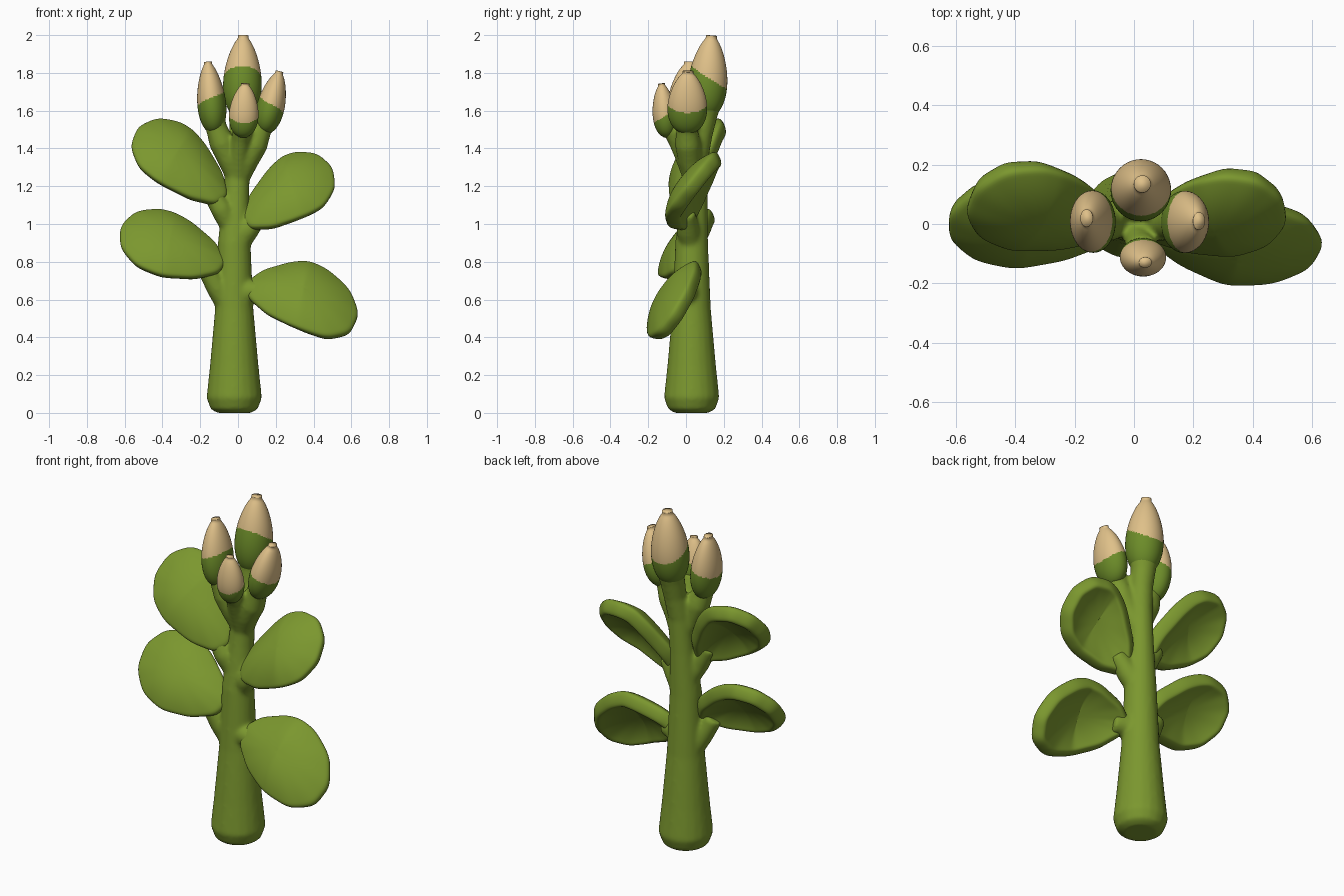
import bpy, bmesh, math
from mathutils import Vector as V

if "Cube" in bpy.data.objects:
    bpy.data.objects.remove(bpy.data.objects["Cube"])


def material(name, rgb):
    m = bpy.data.materials.new(name)
    m.diffuse_color = (*rgb, 1)
    m.use_nodes = True
    m.node_tree.nodes["Principled BSDF"].inputs["Base Color"].default_value = m.diffuse_color
    return m


GREEN = material("leaf green", (0.198, 0.310, 0.028))
BUD_GREEN = material("bud green", (0.150, 0.262, 0.022))
TAN = material("petal tan", (0.74, 0.53, 0.25))


def finish(bm, name, mats):
    bmesh.ops.remove_doubles(bm, verts=bm.verts, dist=1e-5)
    bmesh.ops.recalc_face_normals(bm, faces=bm.faces)
    for f in bm.faces:
        f.smooth = True
    me = bpy.data.meshes.new(name)
    bm.to_mesh(me)
    bm.free()
    for m in mats:
        me.materials.append(m)
    ob = bpy.data.objects.new(name, me)
    bpy.context.scene.collection.objects.link(ob)
    return ob


def ring_tube(bm, rings, n=20):
    """rings: list of (centre, direction, rx, ry)."""
    loops = []
    for c, d, rx, ry in rings:
        q = V((0, 0, 1)).rotation_difference(V(d))
        loops.append([bm.verts.new(V(c) + q @ V((rx * math.cos(a), ry * math.sin(a), 0)))
                      for a in (2 * math.pi * i / n for i in range(n))])
    for a, b in zip(loops, loops[1:]):
        for i in range(n):
            j = (i + 1) % n
            bm.faces.new((a[i], a[j], b[j], b[i]))
    bm.faces.new(loops[0][::-1])
    bm.faces.new(loops[-1])


def branch(bm, pts):
    """pts: list of (x, y, z, radius)."""
    rings = []
    for i, p in enumerate(pts):
        d = V(pts[min(i + 1, len(pts) - 1)][:3]) - V(pts[max(i - 1, 0)][:3])
        rings.append((p[:3], d, p[3], p[3]))
    ring_tube(bm, rings)


# stem with leaf stalks and bud stalks, fused into one smooth body
bm = bmesh.new()
branch(bm, [(-.02, .03, 0, .09), (-.02, .03, .02, .125), (-.02, .03, .08, .147),
            (-.02, .03, .25, .129), (-.02, .03, .55, .102), (-.02, .03, .9, .087),
            (-.01, .045, 1.15, .07), (0, .055, 1.35, .064), (.015, .08, 1.48, .062),
            (.02, .1, 1.58, .068), (.025, .115, 1.68, .085)])
branch(bm, [(0, .05, 1.22, .05), (-.05, .02, 1.34, .058), (-.085, .01, 1.43, .068),
            (-.115, 0, 1.51, .056), (-.135, 0, 1.58, .066), (-.145, .005, 1.63, .066)])
branch(bm, [(0, .05, 1.22, .05), (.05, .02, 1.34, .062), (.09, .01, 1.42, .068),
            (.12, .005, 1.5, .058), (.155, .01, 1.57, .066)])
branch(bm, [(0, .03, 1.24, .045), (.005, -.01, 1.36, .05), (.015, -.05, 1.45, .048),
            (.028, -.09, 1.53, .055)])
# leaf stalks
branch(bm, [(-.04, .03, .54, .06), (-.11, 0, .66, .057), (-.17, -.02, .77, .05)])
branch(bm, [(-.01, .03, .6, .07), (.06, .0, .645, .066), (.14, -.02, .64, .052)])
branch(bm, [(-.01, .03, .88, .06), (.05, .01, .97, .062), (.12, 0, 1.06, .048)])
branch(bm, [(-.03, .03, .97, .055), (-.09, 0, 1.08, .056), (-.155, 0, 1.19, .046)])
stem = finish(bm, "stem", [GREEN])
rm = stem.modifiers.new("fuse", 'REMESH')
rm.mode = 'VOXEL'
rm.voxel_size = 0.011
rm.use_smooth_shade = True
sm = stem.modifiers.new("soften", 'SMOOTH')
sm.factor = 0.5
sm.iterations = 8


def leaf(name, base, tip, centre, half, dome=0.06):
    """Cupped thick oval leaf, domed to the front and hollow behind."""
    base, tip, c, h = V(base), V(tip), V(centre), V(half)
    nrm = (tip - base).cross(h).normalized()
    if nrm.y > 0:
        nrm = -nrm
    bm = bmesh.new()
    n, rows = 44, 8
    mid = bm.verts.new(c + nrm * dome)
    prev = None
    for k in range(1, rows + 1):
        r = k / rows
        cur = []
        for i in range(n):
            a = 2 * math.pi * i / n
            ca, sa = math.cos(a), math.sin(a)
            w = r * (1 + 0.012 * r * math.sin(11 * a))
            axis = (tip - c) * ca if ca > 0 else (base - c) * -ca
            width = h * sa * (1 - 0.3 * max(0, -ca) + 0.12 * max(0, ca))
            cur.append(bm.verts.new(c + (axis + width) * w + nrm * dome * (1 - r ** 2.4)))
        for i in range(n):
            j = (i + 1) % n
            if prev:
                bm.faces.new((prev[i], cur[i], cur[j], prev[j]))
            else:
                bm.faces.new((mid, cur[i], cur[j]))
        prev = cur
    ob = finish(bm, name, [GREEN])
    s = ob.modifiers.new("thickness", 'SOLIDIFY')
    s.thickness = 0.085
    s.offset = 0
    d = ob.modifiers.new("round", 'SUBSURF')
    d.levels = d.render_levels = 2


leaf("lower_right_leaf", (.05, .01, .65), (.62, -.06, .48), (.34, -.045, .61), (.03, .12, .165))
leaf("upper_right_leaf", (.04, .01, 1.0), (.5, .09, 1.25), (.29, .05, 1.178), (-.045, .12, .15))
leaf("upper_left_leaf", (-.08, .01, 1.12), (-.54, .125, 1.465), (-.335, .07, 1.34), (.08, .12, .13))
leaf("lower_left_leaf", (-.08, 0, .77), (-.62, .04, .94), (-.37, .015, .873), (.03, .125, .155))


def bud(name, base, tip, rx, ry, split, out, tilt):
    """Teardrop bud: green cup below, tan petals above a split that dips outward."""
    base, tip = V(base), V(tip)
    axis = tip - base
    steps = 56
    rings = []
    for t in [i / steps for i in range(steps)] + [0.99, 0.996]:
        r = max(0.1, math.sin(math.pi * t ** 0.75)) ** 0.55
        rings.append((base.lerp(tip, t), axis, rx * r, ry * r))
    bm = bmesh.new()
    ring_tube(bm, rings, 40)
    for f in bm.faces:
        c = f.calc_center_median()
        t = (c - base).dot(axis) / axis.length_squared
        side = c - base.lerp(tip, t)
        dip = tilt * side.normalized().dot(V(out)) if side.length > 1e-4 else 0
        f.material_index = 1 if t > split - dip else 0
    finish(bm, name, [BUD_GREEN, TAN])


bud("back_bud", (.02, .1, 1.56), (.028, .135, 2.0), .102, .104, .49, (0, 1, 0), .12)
bud("left_bud", (-.125, 0, 1.48), (-.16, .02, 1.86), .076, .105, .48, (-1, 0, 0), .08)
bud("right_bud", (.138, .005, 1.48), (.22, .01, 1.81), .074, .105, .46, (1, 0, 0), .08)
bud("front_bud", (.025, -.1, 1.46), (.038, -.13, 1.745), .078, .064, .4, (0, -1, 0), .12)
